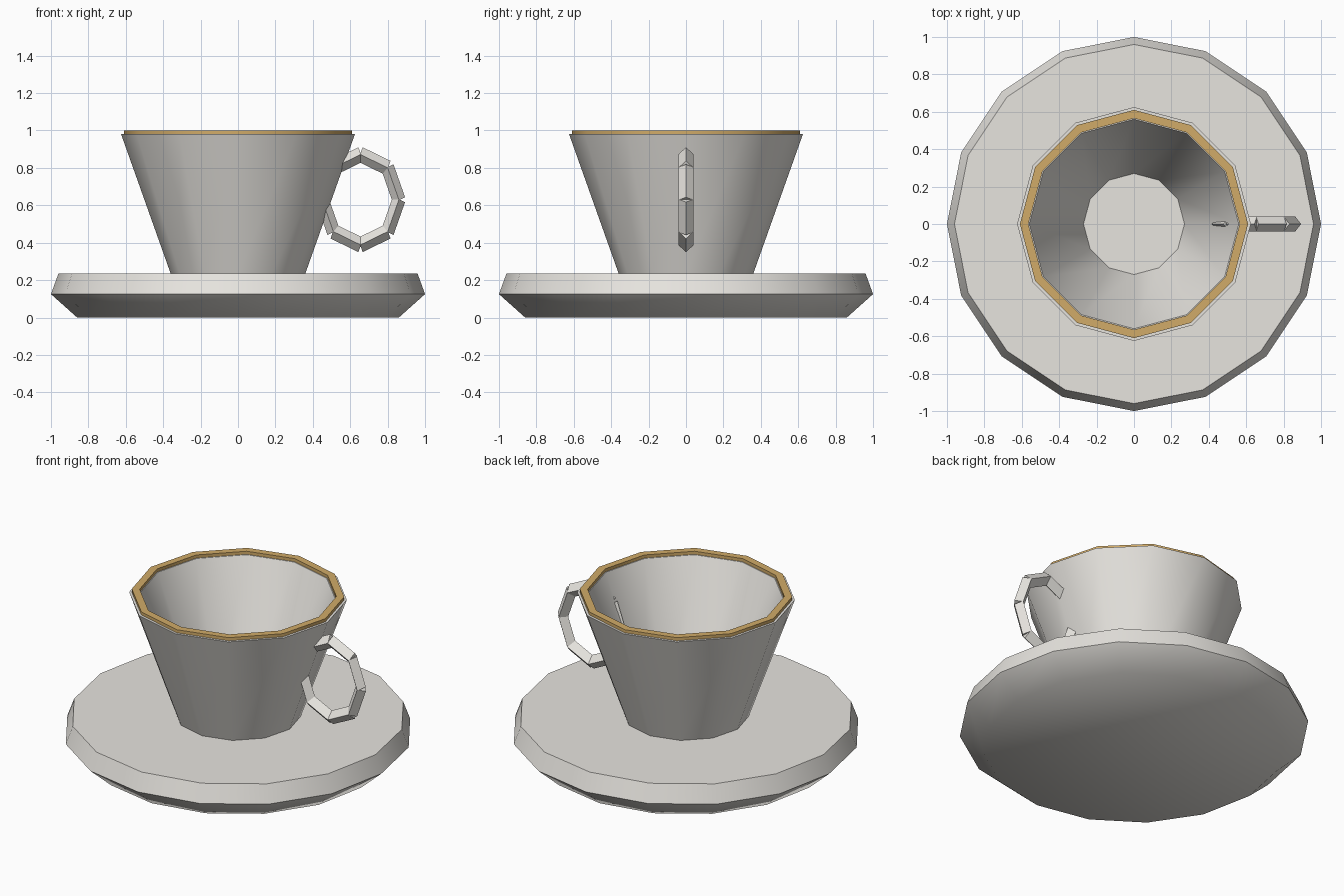
import bpy
import bmesh
from math import cos, sin, pi, radians
from mathutils import Matrix

default = bpy.data.objects.get("Cube")
if default:
    bpy.data.objects.remove(default, do_unlink=True)


def make_material(name, color):
    mat = bpy.data.materials.new(name)
    mat.use_nodes = True
    mat.diffuse_color = (*color, 1)
    mat.node_tree.nodes["Principled BSDF"].inputs["Base Color"].default_value = (*color, 1)
    return mat


porcelain = make_material("porcelain white", (0.8, 0.78, 0.74))
gold = make_material("gold", (0.64, 0.41, 0.14))


def finish(name, bm, mat, smooth_angle=None):
    bmesh.ops.recalc_face_normals(bm, faces=bm.faces)
    mesh = bpy.data.meshes.new(name)
    bm.to_mesh(mesh)
    bm.free()
    mesh.materials.append(mat)
    obj = bpy.data.objects.new(name, mesh)
    bpy.context.collection.objects.link(obj)
    if smooth_angle:
        bpy.ops.object.select_all(action="DESELECT")
        obj.select_set(True)
        bpy.context.view_layer.objects.active = obj
        bpy.ops.object.shade_smooth_by_angle(angle=radians(smooth_angle))
    return obj


def revolve(name, profile, sides, mat, closed=False):
    """Spin a (radius, height) profile; cap both ends unless it is a closed loop."""
    bm = bmesh.new()
    rings = [[bm.verts.new((r * cos(2 * pi * i / sides), r * sin(2 * pi * i / sides), z))
              for i in range(sides)] for r, z in profile]
    pairs = list(zip(rings, rings[1:]))
    if closed:
        pairs.append((rings[-1], rings[0]))
    else:
        bm.faces.new(rings[0])
        bm.faces.new(rings[-1])
    for a, b in pairs:
        for i in range(sides):
            j = (i + 1) % sides
            bm.faces.new((a[i], a[j], b[j], b[i]))
    return finish(name, bm, mat, 45)


# Saucer: chamfered disc
revolve("saucer", [(0.86, 0), (1.0, 0.125), (0.96, 0.235)], 16, porcelain)

# Cup: outer wall, rim, inner wall and floor
revolve("cup", [(0.36, 0.235), (0.625, 0.98), (0.56, 0.98), (0.27, 0.25)], 12, porcelain)

# Gold band standing on the rim
revolve("rim_band", [(0.61, 0.97), (0.61, 1.0), (0.565, 1.0), (0.565, 0.97)],
        12, gold, closed=True)

# Handle: eight separate diamond bars around a narrowed ring
bm = bmesh.new()
place = Matrix.Translation((0.655, 0, 0.63)) @ Matrix.Diagonal((0.85, 1, 1, 1))
for k in range(8):
    turn = Matrix.Rotation(radians(22.5 + 45 * k), 4, "Y")
    bmesh.ops.create_cone(bm, cap_ends=True, segments=4, radius1=0.041, radius2=0.041,
                          depth=0.19, matrix=place @ turn @ Matrix.Translation((0.223, 0, 0)))
finish("handle", bm, porcelain)
